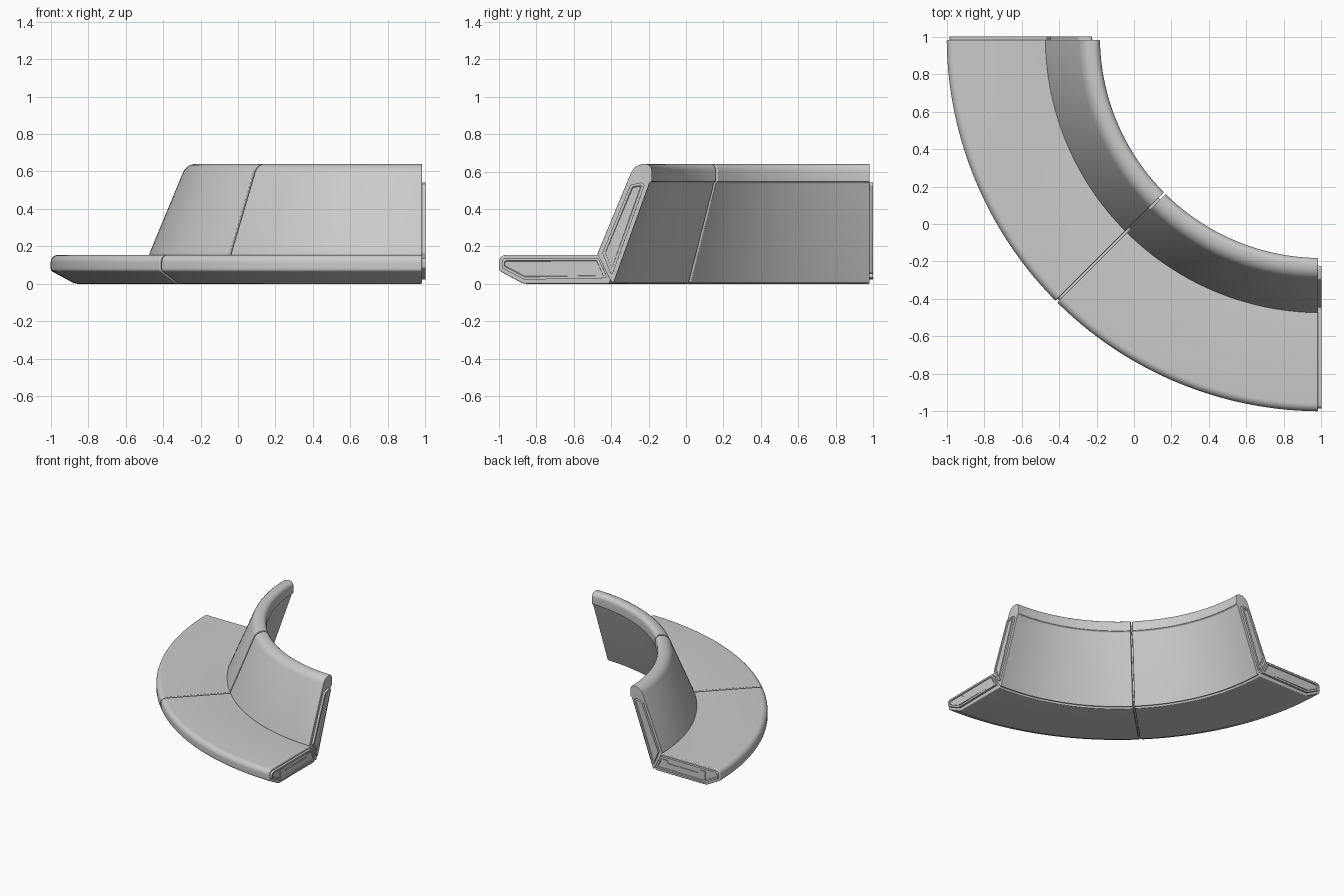
import bpy, bmesh, math
from mathutils import Vector

if "Cube" in bpy.data.objects:
    bpy.data.objects.remove(bpy.data.objects["Cube"])

CX = CY = 1.0          # centre of the quarter ring
PI = math.pi


def rounded(points):
    """Polygon of (y, z, corner radius) -> list of (ring radius, z)."""
    out = []
    n = len(points)
    for i, (y, z, rad) in enumerate(points):
        p = Vector((y, z))
        a = (Vector(points[i - 1][:2]) - p).normalized()
        b = (Vector(points[(i + 1) % n][:2]) - p).normalized()
        if rad == 0:
            out.append((1 - y, z))
            continue
        half = a.angle(b) / 2
        t = rad / math.tan(half)
        c = p + (a + b).normalized() * rad / math.sin(half)
        s, e = p + a * t - c, p + b * t - c
        turn = PI - 2 * half
        steps = max(2, round(math.degrees(turn) / 12))
        for k in range(steps + 1):
            f = k / steps
            v = (s * math.sin((1 - f) * turn) + e * math.sin(f * turn)) / math.sin(turn)
            v = c + v
            out.append((1 - v.x, v.y))
    return out


def sweep(name, points, start, end, steps, bevel=0.0, insets=()):
    """Sweep a profile round the ring; start/end = (angle, parallel offset)."""
    prof = rounded(points)
    bm = bmesh.new()
    rings = []
    for k in range(steps + 1):
        f = k / steps
        ring = []
        for r, z in prof:
            a0 = start[0] + math.asin(start[1] / r)
            a1 = end[0] + math.asin(end[1] / r)
            a = a0 + (a1 - a0) * f
            ring.append(bm.verts.new((CX + r * math.cos(a), CY + r * math.sin(a), z)))
        rings.append(ring)
    n = len(prof)
    for p, q in zip(rings, rings[1:]):
        for i in range(n):
            j = (i + 1) % n
            bm.faces.new((p[i], p[j], q[j], q[i]))
    caps = [bm.faces.new(rings[0]), bm.faces.new(rings[-1])]
    bmesh.ops.recalc_face_normals(bm, faces=bm.faces[:])
    for width, depth in insets:
        bmesh.ops.inset_individual(bm, faces=caps, thickness=width, depth=depth)
    me = bpy.data.meshes.new(name)
    bm.to_mesh(me)
    bm.free()
    ob = bpy.data.objects.new(name, me)
    bpy.context.collection.objects.link(ob)
    if bevel:
        m = ob.modifiers.new("soft_edges", 'BEVEL')
        m.width = bevel
        m.segments = 3
        m.limit_method = 'ANGLE'
        m.angle_limit = math.radians(40)
    bpy.ops.object.select_all(action='DESELECT')
    bpy.context.view_layer.objects.active = ob
    ob.select_set(True)
    bpy.ops.object.shade_smooth_by_angle(angle=math.radians(30))
    return ob


# Cross-sections: (y at the right-hand end, z, corner radius)
SEAT = [(-1.0, 0.155, 0.04), (-0.465, 0.155, 0.012), (-0.402, 0.02, 0.006),
        (-0.412, 0.0, 0.006), (-0.87, 0.0, 0.06), (-1.0, 0.07, 0.02)]
BACK = [(-0.475, 0.158, 0.012), (-0.275, 0.64, 0.075), (-0.182, 0.64, 0.035),
        (-0.182, 0.546, 0.004), (-0.194, 0.541, 0), (-0.387, 0.004, 0.006),
        (-0.400, 0.01, 0)]
SEAT_PANEL = [(-0.985, 0.137, 0.025), (-0.468, 0.137, 0.01),
              (-0.42, 0.03, 0.008), (-0.865, 0.022, 0.03), (-0.985, 0.085, 0.015)]
BACK_PANEL = [(-0.447, 0.165, 0.01), (-0.297, 0.53, 0.02),
              (-0.215, 0.545, 0.015), (-0.397, 0.04, 0.006)]
SEAT_BRACKET = [(-0.87, 0.045, 0), (-0.87, 0.115, 0), (-0.83, 0.115, 0), (-0.81, 0.09, 0),
                (-0.54, 0.09, 0), (-0.52, 0.115, 0), (-0.485, 0.115, 0), (-0.45, 0.045, 0)]

END, MID = 0.018, 0.006     # gaps at the free ends and at the joint

# Two upholstered modules, each an eighth of a circle
for side, s, e in (("left", (PI, END), (1.25 * PI, -MID)),
                   ("right", (1.25 * PI, MID), (1.5 * PI, -END))):
    sweep(side + "_seat", SEAT, s, e, 28, bevel=0.009)
    sweep(side + "_backrest", BACK, s, e, 28, bevel=0.009)

# Connector plates on the two free ends
GROOVE = ((0.014, 0.0), (0.004, -0.008))
for side, a, d0, d1 in (("left", PI, 0.0, 0.022), ("right", 1.5 * PI, -0.022, 0.0)):
    sweep(side + "_seat_end_panel", SEAT_PANEL, (a, d0), (a, d1), 1, insets=GROOVE)
    sweep(side + "_back_end_panel", BACK_PANEL, (a, d0), (a, d1), 1, insets=GROOVE)
    sh = 0.003 if d0 == 0 else -0.003
    sweep(side + "_seat_bracket", SEAT_BRACKET, (a, d0 + max(sh, 0)),
          (a, d1 + min(sh, 0)), 1)

# Thin core plate hidden in the joint
for name, prof in (("joint_seat_plate", SEAT_PANEL), ("joint_back_plate", BACK_PANEL)):
    sweep(name, prof, (1.25 * PI, -0.008), (1.25 * PI, 0.008), 1)
